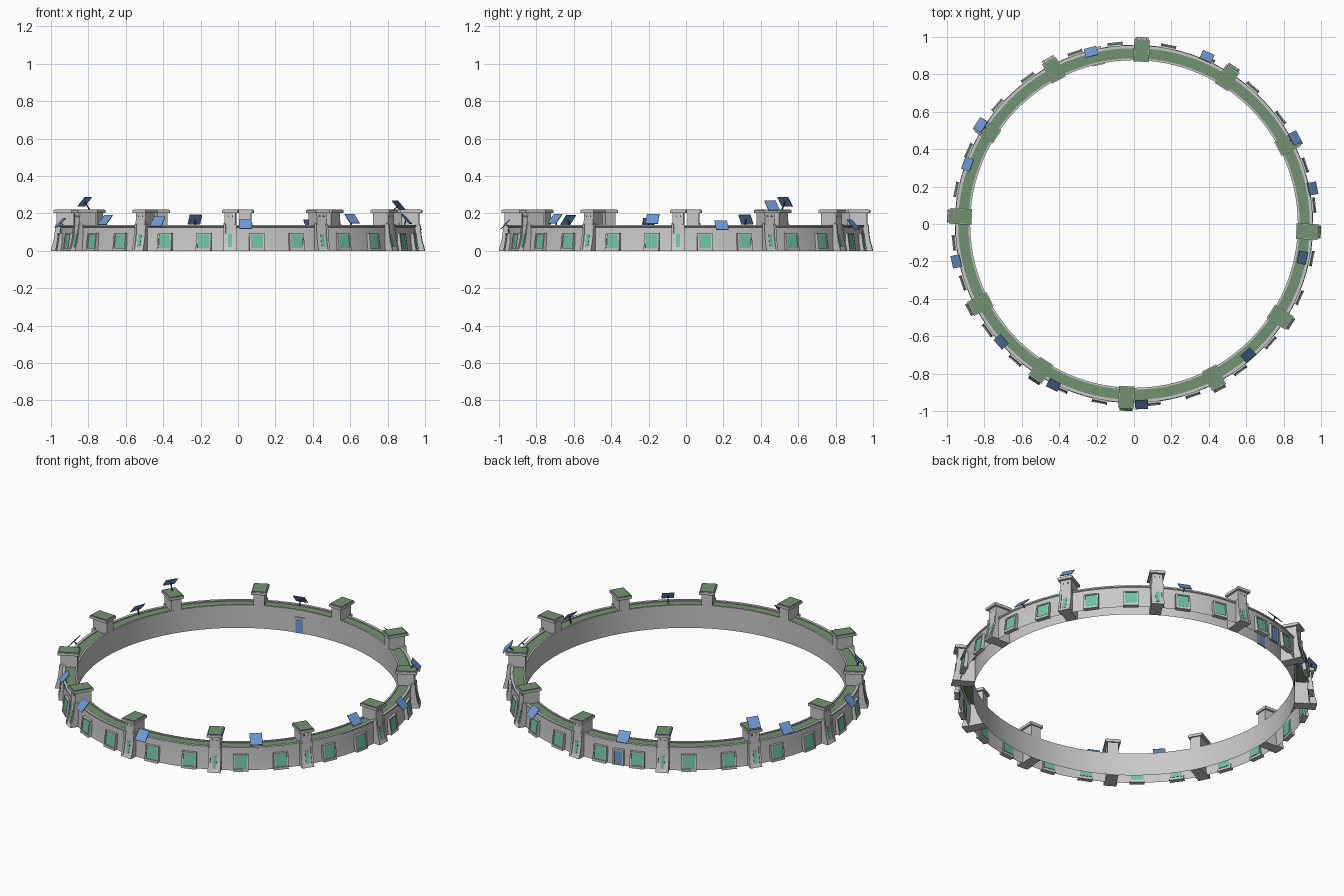
import bpy, bmesh, math
from mathutils import Matrix, Vector

if "Cube" in bpy.data.objects:
    bpy.data.objects.remove(bpy.data.objects["Cube"])


def material(name, rgb):
    m = bpy.data.materials.new(name)
    m.diffuse_color = (*rgb, 1)
    m.use_nodes = True
    m.node_tree.nodes["Principled BSDF"].inputs["Base Color"].default_value = m.diffuse_color
    return m


STONE = material("light grey stone", (0.58, 0.58, 0.58))
TURF = material("roof green", (0.17, 0.29, 0.165))
GLASS = material("teal glass", (0.15, 0.54, 0.36))
BLUE = material("panel blue", (0.16, 0.32, 0.66))
DARK = material("dark metal", (0.06, 0.06, 0.065))


def finish(bm, name, mat, angle=None, smooth=False, fix=True):
    if fix:
        bmesh.ops.recalc_face_normals(bm, faces=bm.faces)
    me = bpy.data.meshes.new(name)
    if angle is not None:
        bm.transform(Matrix.Rotation(math.radians(angle), 4, 'Z'))
    bm.to_mesh(me)
    bm.free()
    me.materials.append(mat)
    ob = bpy.data.objects.new(name, me)
    bpy.context.collection.objects.link(ob)
    if smooth:
        bpy.context.view_layer.objects.active = ob
        ob.select_set(True)
        bpy.ops.object.shade_smooth_by_angle(angle=math.radians(30))
        ob.select_set(False)
    return ob


def lathe(name, profile, mat, n=96, closed=False):
    """Ring swept from (radius, z) points."""
    bm = bmesh.new()
    rows = []
    for i in range(n):
        a = 2 * math.pi * i / n
        rows.append([bm.verts.new((r * math.cos(a), r * math.sin(a), z)) for r, z in profile])
    k = len(profile)
    for i in range(n):
        p, q = rows[i], rows[(i + 1) % n]
        for j in range(k if closed else k - 1):
            bm.faces.new((p[j], q[j], q[(j + 1) % k], p[(j + 1) % k]))
    return finish(bm, name, mat, smooth=True)


def extrude(name, prof, width, angle, mat, off=0.0):
    """Radial (r, z) outline given a tangential width, turned to an angle."""
    bm = bmesh.new()
    a = [bm.verts.new((r, off - width / 2, z)) for r, z in prof]
    b = [bm.verts.new((r, off + width / 2, z)) for r, z in prof]
    bm.faces.new(a)
    bm.faces.new(b[::-1])
    k = len(prof)
    for i in range(k):
        bm.faces.new((a[i], a[(i + 1) % k], b[(i + 1) % k], b[i]))
    return finish(bm, name, mat, angle)


def box(name, r0, r1, z0, z1, width, angle, mat, off=0.0):
    return extrude(name, [(r0, z0), (r1, z0), (r1, z1), (r0, z1)], width, angle, mat, off)


# Ring wall: open-bottomed shell with low parapets on both edges
lathe("inner_wall", [(0.876, 0), (0.876, 0.137), (0.886, 0.137), (0.886, 0.129)], STONE)
lathe("outer_wall", [(0.958, 0), (0.953, 0.04), (0.950, 0.126), (0.956, 0.129),
                     (0.956, 0.137), (0.940, 0.137), (0.940, 0.129)], STONE)
lathe("green_roof", [(0.885, 0.131), (0.941, 0.131)], TURF)

# Twelve towers with flared buttresses, caps and green tops
FLARE = [(1.0, 0), (0.991, 0.02), (0.982, 0.05), (0.975, 0.09), (0.971, 0.14)]
for k in range(12):
    a = -2.5 + 30 * k
    extrude("tower", [(0.876, 0)] + FLARE + [(0.969, 0.203), (0.876, 0.203)], 0.06, a, STONE)
    box("tower_cap", 0.868, 0.985, 0.203, 0.218, 0.084, a, STONE)
    box("tower_green_top", 0.872, 0.98, 0.217, 0.222, 0.076, a, TURF)
    # ribs on both edges of the buttress and a slim glass strip between
    for s in (-1, 1):
        rib = [(r + 0.005 * (z > 0), z) for r, z in FLARE]
        extrude("buttress_rib", [(0.955, 0)] + rib + [(0.955, 0.15)], 0.012, a, STONE, s * 0.029)
    strip = [(r + 0.002, z) for r, z in FLARE[1:4]]
    extrude("tower_glass", strip + [(r - 0.006, z) for r, z in strip[::-1]], 0.02, a, GLASS)
    for s in (-1, 1):
        box("tower_slit", 0.966, 0.971, 0.18, 0.188, 0.006, a, DARK, s * 0.012)

# Sloping windows, two per bay
for k in range(12):
    for s in (-1, 1):
        a = 12.5 + 30 * k + s * 6.5
        extrude("window", [(0.945, 0.015), (0.970, 0.015), (0.960, 0.088), (0.945, 0.088)],
                0.068, a, GLASS)
        for t in (-1, 1):
            extrude("window_jamb", [(0.948, 0.0), (0.977, 0.0), (0.964, 0.094), (0.948, 0.094)],
                    0.008, a, STONE, t * 0.037)
        box("window_lintel", 0.948, 0.965, 0.088, 0.095, 0.08, a, STONE)
        box("window_sill", 0.948, 0.976, 0.0, 0.015, 0.08, a, STONE)

# Doorway through one bay, seen inside and out
for r0, r1, d0, d1 in ((0.870, 0.879, 0.873, 0.879), (0.949, 0.968, 0.949, 0.963)):
    box("door", d0, d1, 0, 0.085, 0.046, 102.5, BLUE)
    for t in (-1, 1):
        box("door_jamb", r0, r1, 0, 0.094, 0.010, 102.5, STONE, t * 0.028)
    box("door_lintel", r0, r1, 0.085, 0.095, 0.066, 102.5, STONE)

# Tilted panels on posts: x, y, z of the panel centre
PANELS = [(-.23, .92, .168), (-.82, .53, .262), (-.89, .32, .168), (-.95, -.2, .15),
          (-.71, -.63, .165), (-.43, -.86, .157), (.04, -.965, .142), (.61, -.7, .172),
          (.9, -.18, .17), (.955, .19, .137), (.86, .46, .242), (.39, .895, .14)]
for x, y, z in PANELS:
    r = math.hypot(x, y)
    a = math.degrees(math.atan2(y, x))
    t = math.radians(47)
    u = Vector((-math.cos(t), math.sin(t))) * 0.034   # up the slope
    n = Vector((math.sin(t), math.cos(t))) * 0.002    # panel normal
    c = Vector((r, z))
    extrude("solar_panel", [tuple(p) for p in (c - u - n, c - u + n, c + u + n, c + u - n)],
            0.068, a, BLUE)
    base = 0.22 if z > 0.22 else 0.131
    foot = min(r - 0.012, 0.945)
    low = min(base, z - 0.02)
    extrude("panel_post", [(foot - 0.003, low), (foot + 0.003, low),
                           (r + 0.002, z), (r - 0.004, z)], 0.006, a, DARK)
